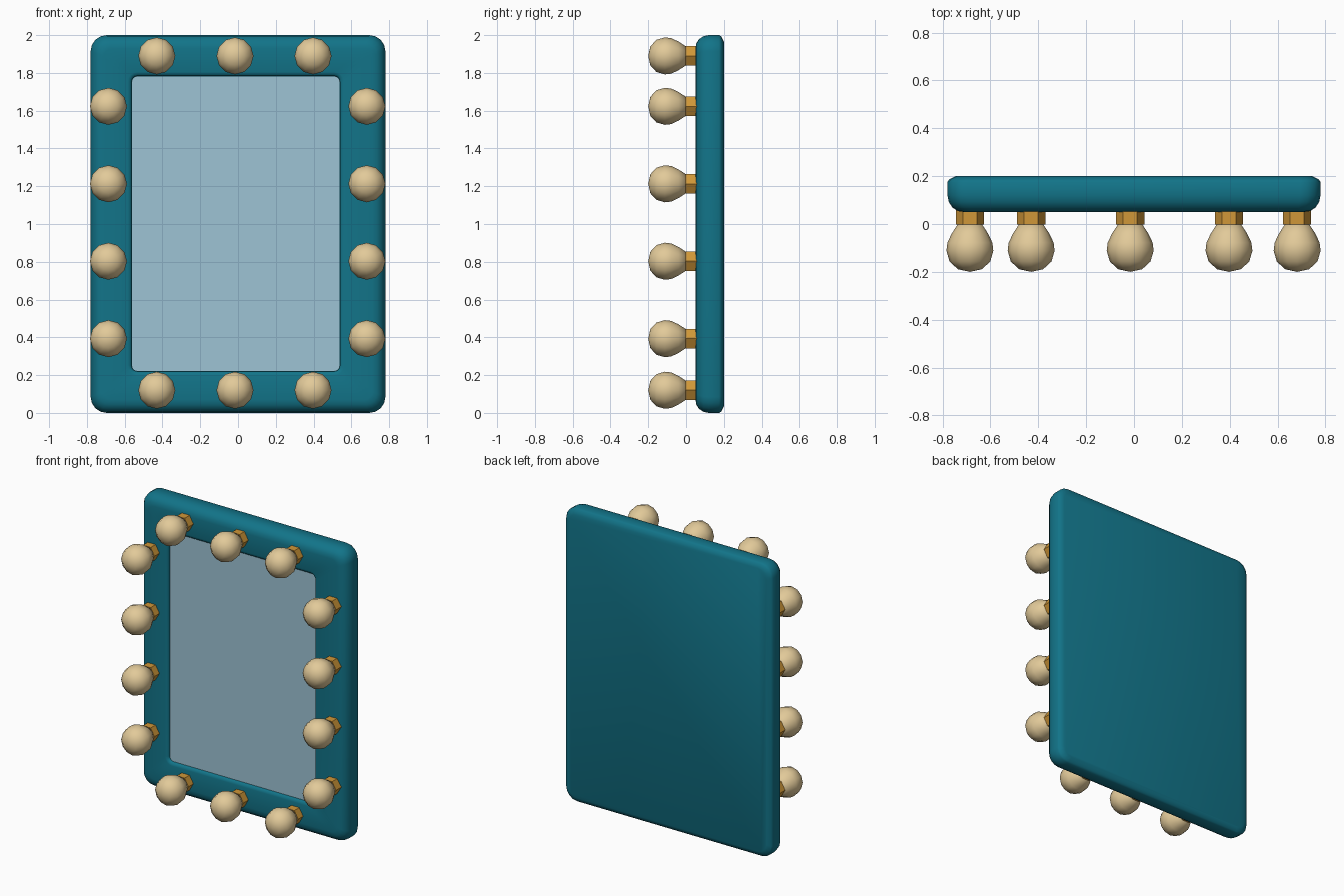
import bpy, bmesh, math

if "Cube" in bpy.data.objects:
    bpy.data.objects.remove(bpy.data.objects["Cube"])


def material(name, rgb):
    m = bpy.data.materials.new(name)
    m.diffuse_color = (*rgb, 1)
    m.use_nodes = True
    m.node_tree.nodes["Principled BSDF"].inputs["Base Color"].default_value = m.diffuse_color
    return m


TEAL = material("teal paint", (0.006, 0.175, 0.25))
GLASS = material("pale blue glass", (0.34, 0.55, 0.66))
CREAM = material("cream bulb", (0.76, 0.59, 0.32))
GOLD = material("gold fitting", (0.63, 0.31, 0.04))


def finish(bm, name, mat, angle):
    bmesh.ops.recalc_face_normals(bm, faces=bm.faces[:])
    me = bpy.data.meshes.new(name)
    bm.to_mesh(me)
    bm.free()
    ob = bpy.data.objects.new(name, me)
    bpy.context.collection.objects.link(ob)
    me.materials.append(mat)
    bpy.ops.object.select_all(action='DESELECT')
    ob.select_set(True)
    bpy.context.view_layer.objects.active = ob
    bpy.ops.object.shade_smooth_by_angle(angle=math.radians(angle))
    return ob


def rounded_ring(bm, x0, x1, z0, z1, r, y, segs=4):
    """Rounded rectangle of vertices in the plane y."""
    ring = []
    corners = [(x1 - r, z1 - r), (x0 + r, z1 - r), (x0 + r, z0 + r), (x1 - r, z0 + r)]
    for k, (cx, cz) in enumerate(corners):
        for i in range(segs + 1):
            a = math.pi / 2 * (k + i / segs)
            ring.append(bm.verts.new((cx + r * math.cos(a), y, cz + r * math.sin(a))))
    return ring


def bridge(bm, a, b):
    n = len(a)
    for i in range(n):
        bm.faces.new((a[i], a[(i + 1) % n], b[(i + 1) % n], b[i]))


# Frame: back chamfer, side, rounded front edge, then the rim of the opening
bm = bmesh.new()
rings = []
for d, y in [(0.035, 0.20), (0.008, 0.187), (0, 0.175), (0, 0.12), (0.006, 0.092),
             (0.022, 0.068), (0.044, 0.054), (0.07, 0.05)]:
    rings.append(rounded_ring(bm, -0.78 + d, 0.78 - d, d, 2 - d, 0.085 - d * 0.6, y))
for d, y in [(0.022, 0.05), (0.008, 0.054), (0, 0.064), (0, 0.075)]:
    rings.append(rounded_ring(bm, -0.563 - d, 0.539 + d, 0.22 - d, 1.783 + d, 0.03 + d, y))
for a, b in zip(rings, rings[1:]):
    bridge(bm, a, b)
bm.faces.new(rings[0])
bm.faces.new(rings[-1])
finish(bm, "frame", TEAL, 40)

# Mirror pane, set just behind the front of the frame
bm = bmesh.new()
front = rounded_ring(bm, -0.562, 0.538, 0.221, 1.782, 0.03, 0.068)
back = rounded_ring(bm, -0.562, 0.538, 0.221, 1.782, 0.03, 0.0745)
bridge(bm, front, back)
bm.faces.new(front)
bm.faces.new(back)
finish(bm, "mirror_pane", GLASS, 30)


def lathe(name, profile, sides, x, z, mat, angle):
    """Turned part around the y axis; profile is (radius, y)."""
    bm = bmesh.new()
    rings = []
    for r, y in profile:
        rings.append([bm.verts.new((x + r * math.cos(2 * math.pi * i / sides), y,
                                    z + r * math.sin(2 * math.pi * i / sides)))
                      for i in range(sides)])
    for a, b in zip(rings, rings[1:]):
        bridge(bm, a, b)
    bm.faces.new(rings[0])
    bm.faces.new(rings[-1])
    bmesh.ops.remove_doubles(bm, verts=bm.verts[:], dist=0.0005)
    return finish(bm, name, mat, angle)


# Bulbs and their six-sided fittings around the frame
spots = [(x, z) for z in (0.12, 1.89) for x in (-0.43, -0.016, 0.397)]
spots += [(x, 0.393 + 0.41 * i) for x in (-0.686, 0.682) for i in range(4)]
BULB = [(0.05, 0.0), (0.076, -0.04), (0.094, -0.078), (0.098, -0.112),
        (0.085, -0.157), (0.05, -0.189), (0.0001, -0.2)]
for x, z in spots:
    lathe("bulb_fitting", [(0.059, 0.06), (0.059, -0.003)], 6, x, z, GOLD, 30)
    lathe("bulb", BULB, 12, x, z, CREAM, 60)
